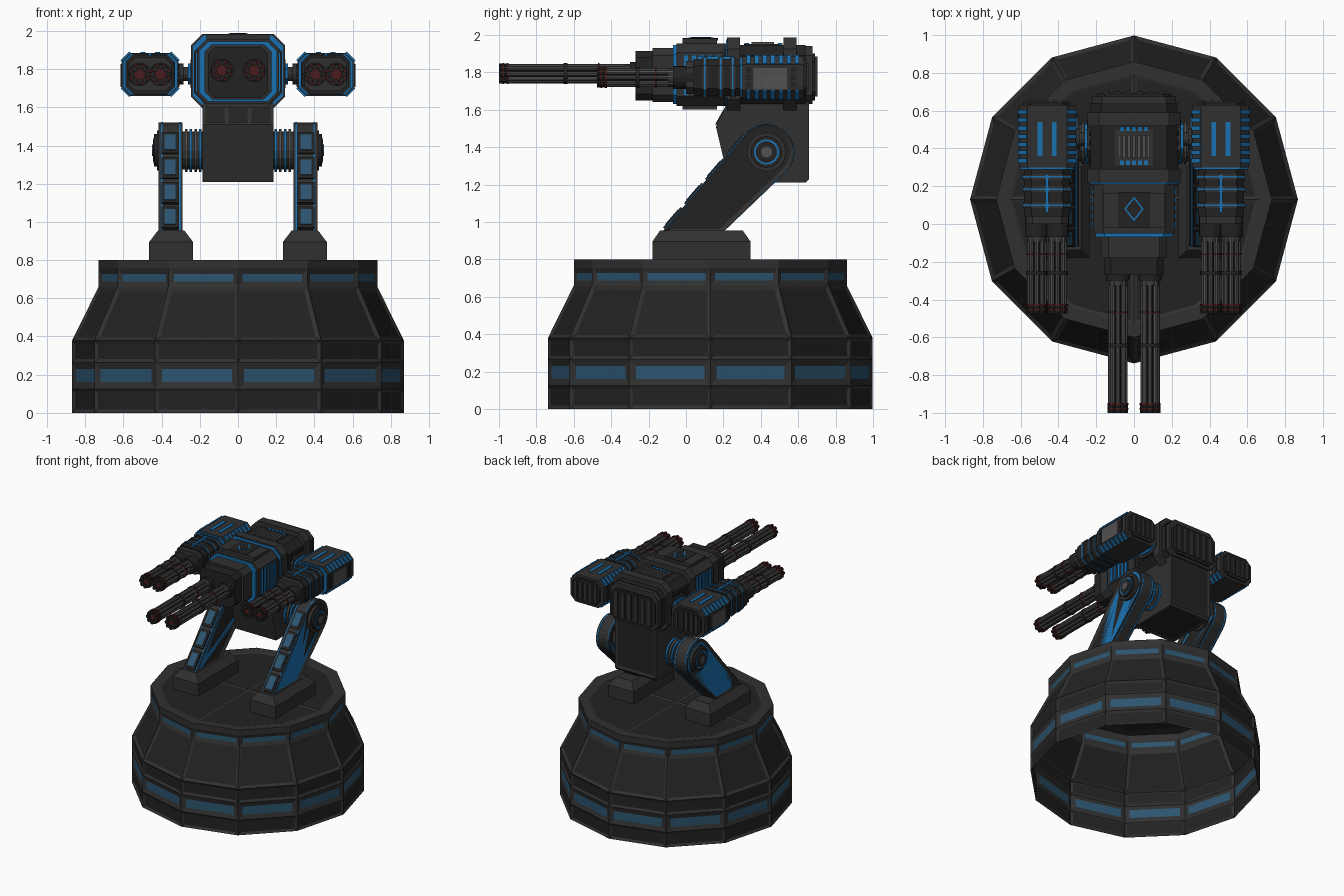
import bpy, bmesh, math
from mathutils import Vector

if "Cube" in bpy.data.objects:
    bpy.data.objects.remove(bpy.data.objects["Cube"])

COLORS = {"frame": (.030, .030, .030), "panel": (.016, .016, .016), "window": (.025, .09, .16),
          "blue": (.01, .17, .45), "steel": (.085, .08, .08), "red": (.07, .012, .012)}
NAMES = list(COLORS)
MATS = []
for key, col in COLORS.items():
    m = bpy.data.materials.new(key)
    m.diffuse_color = (*col, 1)
    m.use_nodes = True
    m.node_tree.nodes["Principled BSDF"].inputs["Base Color"].default_value = m.diffuse_color
    MATS.append(m)


def finish(name, bm, mirror=False):
    me = bpy.data.meshes.new(name)
    bm.to_mesh(me)
    bm.free()
    for m in MATS:
        me.materials.append(m)
    ob = bpy.data.objects.new(name, me)
    bpy.context.collection.objects.link(ob)
    if mirror:
        ob.modifiers.new("Mirror", 'MIRROR').use_mirror_merge = False
    return ob


def prism(bm, pts, axis, a, b, mat="frame", taper=(1, 1)):
    """Extrude a 2D outline along an axis; returns [side faces..., cap a, cap b]."""
    c = [sum(p[i] for p in pts) / len(pts) for i in (0, 1)]
    place = {'x': lambda p, t: (t, p[0], p[1]), 'y': lambda p, t: (p[0], t, p[1]),
             'z': lambda p, t: (p[0], p[1], t)}[axis]
    lo = [bm.verts.new(place(p, a)) for p in pts]
    hi = [bm.verts.new(place([c[i] + (p[i] - c[i]) * taper[i] for i in (0, 1)], b)) for p in pts]
    n = len(pts)
    faces = [bm.faces.new((lo[i], lo[(i + 1) % n], hi[(i + 1) % n], hi[i])) for i in range(n)]
    faces += [bm.faces.new(lo[::-1]), bm.faces.new(hi)]
    bmesh.ops.recalc_face_normals(bm, faces=faces)
    for f in faces:
        f.material_index = NAMES.index(mat)
    return faces


def panel(bm, faces, width, depth, mat="panel"):
    bm.normal_update()
    bmesh.ops.inset_individual(bm, faces=faces, thickness=width, depth=depth, use_even_offset=True)
    for f in faces:
        f.material_index = NAMES.index(mat)


def rect(x0, x1, z0, z1):
    return [(x0, z0), (x1, z0), (x1, z1), (x0, z1)]


def octa(x0, x1, z0, z1, c):
    return [(x0 + c, z0), (x1 - c, z0), (x1, z0 + c), (x1, z1 - c),
            (x1 - c, z1), (x0 + c, z1), (x0, z1 - c), (x0, z0 + c)]


def circle(x, z, r, n=16):
    return [(x + r * math.cos(2 * math.pi * i / n), z + r * math.sin(2 * math.pi * i / n)) for i in range(n)]


def box(bm, x0, x1, y0, y1, z0, z1, mat="frame"):
    return prism(bm, rect(x0, x1, y0, y1), 'z', z0, z1, mat)


# Base: open twelve-sided shell with recessed panels and window bands
bm = bmesh.new()
levels = [(.868, 0), (.868, .125), (.868, .265), (.868, .38), (.73, .66), (.73, .755), (.73, .80), (.66, .80)]
rings = [[bm.verts.new((x, y, z)) for x, y in circle(0, .13, r, 12)] for r, z in levels]
rows = [[bm.faces.new((p[i], p[(i + 1) % 12], q[(i + 1) % 12], q[i])) for i in range(12)]
        for p, q in zip(rings, rings[1:])]
hub = bm.verts.new((0, .13, .80))
deck = [bm.faces.new([hub] + [rings[-1][(3 * k + j) % 12] for j in range(4)]) for k in range(4)]
for row, width, mat in ((0, .018, "panel"), (1, .036, "window"), (2, .018, "panel"),
                        (3, .022, "panel"), (4, .028, "window")):
    panel(bm, rows[row], width, -.01, mat)
panel(bm, deck, .015, -.005, "panel")
finish("base_shell", bm)

# Feet
bm = bmesh.new()
foot = rect(.235, .465, -.18, .345)
prism(bm, foot, 'z', .79, .895)
prism(bm, foot, 'z', .895, .955, taper=(.6, .84))
finish("leg_foot", bm, True)


# Slanted legs with rounded pivot ends
def leg_outline(grow=0):
    arc = [math.radians(-45 + 182 * i / 14) for i in range(15)]
    r = .147 + grow
    return [(-.13 - grow, .94), (.19 + grow, .94)] + [(.43 + r * math.cos(t), 1.374 + r * math.sin(t)) for t in arc]


bm = bmesh.new()
sides = prism(bm, leg_outline(), 'x', .29, .415)
panel(bm, sides[-2:], .022, -.012)
for x in (.302, .395):
    prism(bm, leg_outline(.003), 'x', x, x + .008, "blue")
finish("slanted_leg", bm, True)

# Windows down the front edge of the legs
bm = bmesh.new()
start, end = Vector((-.13, .95)), Vector((.322, 1.474))
along = (end - start).normalized()
out = Vector((-along.y, along.x))
for z in (1.02, 1.15, 1.28, 1.41):
    mid = start + (end - start) * ((z - .95) / .524)
    for half, x0, x1, lift, mat in ((.072, .312, .4, .008, "panel"), (.052, .327, .385, .011, "window")):
        u = along * half
        prism(bm, [mid - u - out * .01, mid + u - out * .01, mid + u + out * lift, mid - u + out * lift],
              'x', x0, x1, mat)
finish("leg_window", bm, True)

# Pivot hubs and axle
bm = bmesh.new()
for r, a, b, mat in ((.105, .40, .425, "frame"), (.085, .42, .44, "panel"), (.068, .43, .443, "blue"),
                     (.058, .43, .446, "panel"), (.03, .43, .45, "steel"), (.10, .17, .30, "frame")):
    prism(bm, circle(.43, 1.374, r), 'x', a, b, mat)
for i, x in enumerate((.19, .215, .24, .265)):
    prism(bm, circle(.43, 1.374, .112), 'x', x, x + .013, "steel" if i % 2 else "blue")
finish("pivot_axle", bm, True)

# Neck block carrying the head
bm = bmesh.new()
neck = [(.22, 1.64), (.16, 1.51), (.20, 1.34), (.23, 1.21), (.64, 1.21), (.658, 1.23), (.658, 1.64)]
sides = prism(bm, neck, 'x', -.186, .186)
panel(bm, [sides[3], sides[5]], .02, -.006)
for x in (-.12, 0, .12):
    prism(bm, [(.20, 1.60), (.155, 1.52), (.175, 1.52), (.22, 1.60)], 'x', x - .05, x + .05, "panel")
finish("neck_block", bm)

# Head: stepped chamfered housing
bm = bmesh.new()
for w, z0, z1, c, a, b, mat in (
        (.23, 1.62, 1.945, .055, .20, .64, "panel"), (.245, 1.595, 1.985, .06, .22, .29, "frame"),
        (.245, 1.595, 1.985, .06, .52, .59, "frame"), (.236, 1.604, 1.976, .058, .213, .222, "blue"),
        (.215, 1.62, 1.955, .05, -.05, .215, "frame"), (.205, 1.63, 1.945, .05, -.07, -.045, "blue"),
        (.175, 1.64, 1.93, .04, -.18, -.04, "frame"), (.158, 1.65, 1.915, .035, -.27, -.17, "panel"),
        (.22, 1.63, 1.94, .05, .63, .675, "frame"), (.2, 1.65, 1.90, .045, .67, .69, "panel")):
    prism(bm, octa(-w, w, z0, z1, c), 'y', a, b, mat)
for i in range(6):
    x = -.15 + .06 * i
    box(bm, x - .018, x + .018, .68, .702, 1.67, 1.885)
for z0, z1 in ((1.94, 1.98), (1.60, 1.63)):
    box(bm, -.165, .165, -.02, .165, z0, z1)
finish("head_housing", bm)

# Head roof details: diamond plate and vent
bm = bmesh.new()
box(bm, -.085, .085, -.02, .17, 1.97, 1.984, "panel")
for s, z, mat in ((1, 1.987, "blue"), (.8, 1.99, "panel")):
    prism(bm, [(0, .08 - .066 * s), (.052 * s, .08), (0, .08 + .066 * s), (-.052 * s, .08)], 'z', 1.975, z, mat)
box(bm, -.1, .1, .31, .50, 1.93, 1.952)
for i in range(7):
    x = -.078 + .026 * i
    box(bm, x - .008, x + .008, .35, .47, 1.94, 1.962, "steel")
for y in (.325, .505):
    for i in range(5):
        x = -.064 + .032 * i
        box(bm, x - .011, x + .011, y - .012, y + .012, 1.94, 1.957, "blue")
finish("roof_details", bm)

# Blue light strips on the head sides
bm = bmesh.new()
for i in range(5):
    y = .0 + .042 * i
    box(bm, .205, .222, y - .011, y + .011, 1.68, 1.89, "blue")
for i in range(4):
    y = .33 + .05 * i
    box(bm, .22, .237, y - .014, y + .014, 1.69, 1.87, "panel")
finish("head_side_strips", bm, True)

# Struts holding the side pods
bm = bmesh.new()
prism(bm, circle(.45, 1.775, .036, 12), 'x', .2, .34)
prism(bm, octa(.35, .55, 1.70, 1.85, .04), 'x', .225, .25)
prism(bm, octa(.37, .53, 1.72, 1.83, .03), 'x', .25, .262, "blue")
prism(bm, circle(.45, 1.775, .055, 12), 'x', .285, .32)
finish("pod_strut", bm, True)

# Side pods
CX, CZ = .46, 1.7725


def pod_section(bm, w, h, c, a, b, mat="frame"):
    return prism(bm, octa(CX - w, CX + w, CZ - h, CZ + h, c), 'y', a, b, mat)


bm = bmesh.new()
pod_section(bm, .149, .113, .045, .30, .63)
pod_section(bm, .143, .108, .043, .288, .302, "blue")
pod_section(bm, .125, .095, .04, .62, .645, "panel")
pod_section(bm, .122, .10, .04, .04, .30, "panel")
for y in (.085, .17, .235):
    pod_section(bm, .128, .106, .042, y, y + .03)
    pod_section(bm, .13, .108, .042, y + .011, y + .019, "blue")
pod_section(bm, .112, .088, .035, 0, .045)
for i in range(5):
    x = CX - .09 + .045 * i
    box(bm, x - .013, x + .013, .635, .655, CZ - .075, CZ + .075)
finish("side_pod", bm, True)

# Pod trim: roof strips, side panels and edge lights
bm = bmesh.new()
for x in (CX - .038, CX + .038):
    box(bm, x - .013, x + .013, .36, .54, CZ + .10, CZ + .118, "blue")
box(bm, CX - .008, CX + .008, .06, .26, CZ + .09, CZ + .112, "blue")
for s in (-1, 1):
    x0, x1 = sorted((CX + s * .14, CX + s * .155))
    box(bm, x0, x1, .36, .54, CZ - .065, CZ + .05, "steel")
    for y in (.32, .56):
        for k in (-1, 0, 1):
            box(bm, x0, x1, y, y + .03, CZ + k * .04 - .015, CZ + k * .04 + .015, "panel")
    for i in range(7):
        y = .335 + .043 * i
        for up in (-1, 1):
            # short lights lying across the chamfered edges
            a, b = (CX + s * .149, CZ + up * .068), (CX + s * .104, CZ + up * .113)
            o = (s * .006, up * .006)
            prism(bm, [a, b, (b[0] + o[0], b[1] + o[1]), (a[0] + o[0], a[1] + o[1])],
                  'y', y - .011, y + .011, "blue")
finish("pod_trim", bm, True)


# Rotary guns: tube cluster, shroud, clamps and muzzle rings
def rotary_gun(name, x, z, back, tip, clamp, red):
    bm = bmesh.new()
    prism(bm, circle(x, z, .062), 'y', back - .01, back + .12, "panel")
    prism(bm, circle(x, z, .05), 'y', back - .035, back, "frame")
    prism(bm, circle(x, z, .018, 8), 'y', tip + .03, back, "panel")
    for px, pz in circle(x, z, .039, 8):
        prism(bm, circle(px, pz, .0125, 8), 'y', tip + .045, back, "steel")
        prism(bm, circle(px, pz, .015, 8), 'y', tip, tip + .045, "panel")
    for y, w, mat in ((clamp, .022, "panel"), (red, .008, "red"), (tip + .042, .01, "red"), (tip + .018, .008, "red")):
        prism(bm, circle(x, z, .056), 'y', y, y + w, mat)
    finish(name, bm, True)


rotary_gun("main_gun", .085, 1.793, -.29, -1.0, -.655, -.47)
for label, dx in (("inner", -.055), ("outer", .055)):
    rotary_gun("pod_gun_" + label, CX + dx, CZ, -.06, -.475, -.27, -.165)
